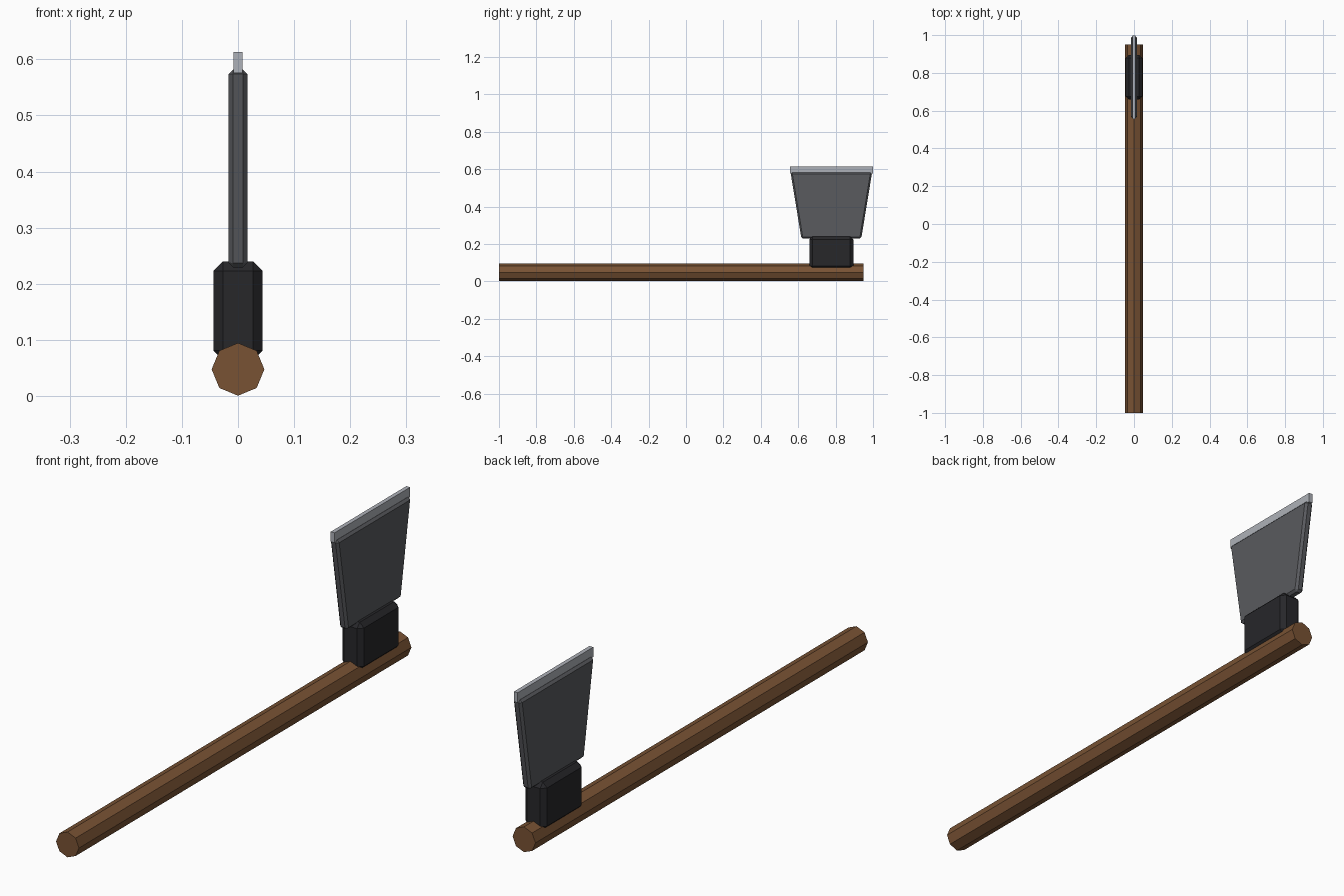
import bpy, bmesh, math

if "Cube" in bpy.data.objects:
    bpy.data.objects.remove(bpy.data.objects["Cube"])

HEAD_Y = 0.777  # centre of the axe head along the handle


def material(name, r, g, b):
    m = bpy.data.materials.new(name)
    m.diffuse_color = (r, g, b, 1)
    m.use_nodes = True
    m.node_tree.nodes["Principled BSDF"].inputs["Base Color"].default_value = m.diffuse_color
    return m


def add_object(name, bm, mat):
    mesh = bpy.data.meshes.new(name)
    bm.to_mesh(mesh)
    bm.free()
    ob = bpy.data.objects.new(name, mesh)
    bpy.context.collection.objects.link(ob)
    mesh.materials.append(mat)
    return ob


def head_block(name, half_x, half_low, half_high, z0, z1, mat, bevel=0):
    """Box on the head centre line, tapering in y from bottom to top."""
    bm = bmesh.new()
    bmesh.ops.create_cube(bm, size=2)
    for v in bm.verts:
        top = v.co.z > 0
        v.co = (v.co.x * half_x,
                HEAD_Y + v.co.y * (half_high if top else half_low),
                z1 if top else z0)
    ob = add_object(name, bm, mat)
    if bevel:
        mod = ob.modifiers.new("chamfer", 'BEVEL')
        mod.width = bevel
        mod.segments = 1
    return ob


wood = material("wood", 0.19, 0.085, 0.034)
iron = material("black_iron", 0.02, 0.02, 0.023)
steel = material("dark_steel", 0.10, 0.103, 0.113)
bright = material("bright_steel", 0.42, 0.44, 0.48)

# Eight-sided handle with a corner pointing up
bpy.ops.mesh.primitive_cylinder_add(
    vertices=8, radius=0.047, depth=1.95,
    location=(0, -0.025, 0.0475), rotation=(math.pi / 2, 0, 0))
handle = bpy.context.object
handle.name = "handle"
handle.data.materials.append(wood)

# Collar gripping the handle
head_block("collar", 0.044, 0.118, 0.118, 0.064, 0.24, iron, 0.017)

# Flared blade and its sharpened edge strip
head_block("blade", 0.017, 0.16, 0.218, 0.229, 0.582, steel, 0.0085)
head_block("cutting_edge", 0.0078, 0.222, 0.222, 0.576, 0.613, bright)
